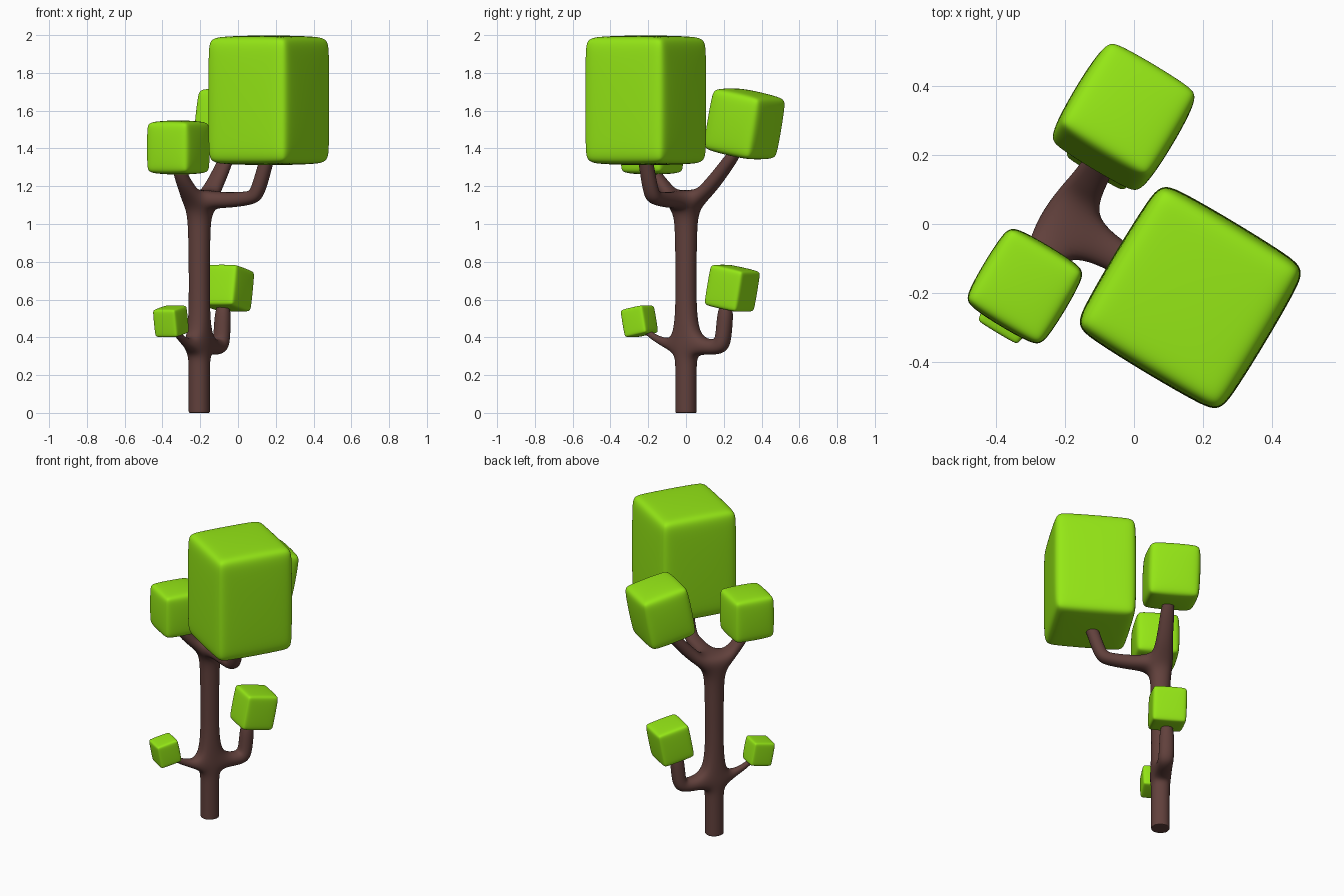
import bpy, bmesh
from math import radians, sin, cos
from mathutils import Matrix, Vector

if "Cube" in bpy.data.objects:
    bpy.data.objects.remove(bpy.data.objects["Cube"])

# The tree is laid out in its own frame, turned 31 degrees about the trunk
FRAME = Matrix.Translation((-0.205, 0, 0)) @ Matrix.Rotation(radians(-31), 4, 'Z')
Z = Vector((0, 0, 1))


def material(name, color):
    m = bpy.data.materials.new(name)
    m.diffuse_color = color
    m.use_nodes = True
    m.node_tree.nodes["Principled BSDF"].inputs["Base Color"].default_value = m.diffuse_color
    return m


BARK = material("bark", (0.12, 0.052, 0.045, 1))
GREEN = material("leaf_green", (0.30, 0.80, 0.008, 1))


def finish(bm, name, mat, matrix, levels):
    bmesh.ops.recalc_face_normals(bm, faces=bm.faces[:])
    for f in bm.faces:
        f.smooth = True
    me = bpy.data.meshes.new(name)
    bm.to_mesh(me)
    bm.free()
    me.materials.append(mat)
    ob = bpy.data.objects.new(name, me)
    bpy.context.collection.objects.link(ob)
    ob.matrix_world = matrix
    sub = ob.modifiers.new("smooth", 'SUBSURF')
    sub.levels = sub.render_levels = levels
    return ob


# Trunk cage: stacked square rings, tight at the foot so the end stays flat
bm = bmesh.new()


def bridge(a, b):
    return [bm.faces.new((a[i], a[(i + 1) % 4], b[(i + 1) % 4], b[i])) for i in range(4)]


CORNERS = ((1, -1), (1, 1), (-1, 1), (-1, -1))
rings = []
for h, z in ((0.05, 0), (0.06, 0), (0.06, 0.012), (0.06, 0.25), (0.062, 0.31), (0.062, 0.41),
             (0.058, 0.68), (0.062, 0.98), (0.072, 1.08), (0.072, 1.18)):
    rings.append([bm.verts.new((h * x, h * y, z)) for x, y in CORNERS])
sides = [bridge(a, b) for a, b in zip(rings, rings[1:])]
bm.faces.new(rings[0])
bm.faces.new(rings[-1])


def branch(face, out, sections):
    """Sections: distance out, height, half width, half thickness, upward tilt."""
    out = Vector(out)
    lat = Z.cross(out)
    mid = face.calc_center_median()
    loop = list(face.verts)
    signs = [(1 if (v.co - mid).dot(lat) > 0 else -1, 1 if v.co.z > mid.z else -1) for v in loop]
    bm.faces.remove(face)
    for r, z, a, b, tilt in sections:
        t = radians(tilt)
        up = Z * cos(t) - out * sin(t)
        new = [bm.verts.new(out * r + Z * z + lat * (a * s) + up * (b * u)) for s, u in signs]
        bridge(loop, new)
        loop = new
    bm.faces.new(loop)


# Side faces of each ring: 0 = +x, 1 = +y, 3 = -y
LOW, TOP = sides[4], sides[8]
branch(LOW[1], (0, 1, 0), [(0.17, 0.345, 0.05, 0.045, 5), (0.225, 0.36, 0.05, 0.055, 45),
                           (0.235, 0.44, 0.048, 0.045, 85), (0.25, 0.60, 0.045, 0.045, 80)])
branch(LOW[3], (0, -1, 0), [(0.13, 0.37, 0.025, 0.025, 20), (0.21, 0.405, 0.018, 0.018, 35),
                            (0.28, 0.46, 0.015, 0.015, 40)])
branch(TOP[0], (1, 0, 0), [(0.16, 1.125, 0.05, 0.045, 0), (0.32, 1.135, 0.045, 0.04, 15),
                           (0.36, 1.16, 0.045, 0.045, 50), (0.41, 1.32, 0.042, 0.04, 70),
                           (0.43, 1.38, 0.042, 0.04, 70)])
branch(TOP[1], (0, 1, 0), [(0.14, 1.19, 0.055, 0.042, 40), (0.22, 1.275, 0.048, 0.038, 45),
                           (0.34, 1.42, 0.04, 0.035, 48)])
branch(TOP[3], (0, -1, 0), [(0.13, 1.19, 0.05, 0.04, 35), (0.19, 1.255, 0.04, 0.035, 50),
                            (0.23, 1.34, 0.035, 0.03, 60)])
finish(bm, "trunk", BARK, FRAME, 3)


# Foliage blocks: lightly bevelled boxes, subdivided into pillowy cubes
def foliage(name, pos, size, tilt, bevel):
    b = bmesh.new()
    bmesh.ops.create_cube(b, size=1)
    bmesh.ops.scale(b, vec=size, verts=b.verts[:])
    bmesh.ops.bevel(b, geom=b.edges[:], offset=bevel * size[0], segments=1,
                    profile=0.5, affect='EDGES')
    m = Matrix.Translation(pos) @ Matrix.Rotation(radians(-31), 4, 'Z') @ Matrix.Rotation(radians(tilt), 4, 'X')
    finish(b, name, GREEN, m, 4)


foliage("crown_foliage", (0.163, -0.213, 1.655), (0.51, 0.51, 0.69), 0, 0.05)
foliage("back_foliage", (-0.03, 0.31, 1.53), (0.33, 0.325, 0.355), -11, 0.09)
foliage("left_foliage", (-0.316, -0.18, 1.405), (0.275, 0.275, 0.29), 0, 0.09)
foliage("low_back_foliage", (-0.055, 0.245, 0.66), (0.215, 0.215, 0.23), -11, 0.06)
foliage("low_front_foliage", (-0.355, -0.247, 0.485), (0.145, 0.145, 0.155), 11, 0.06)
